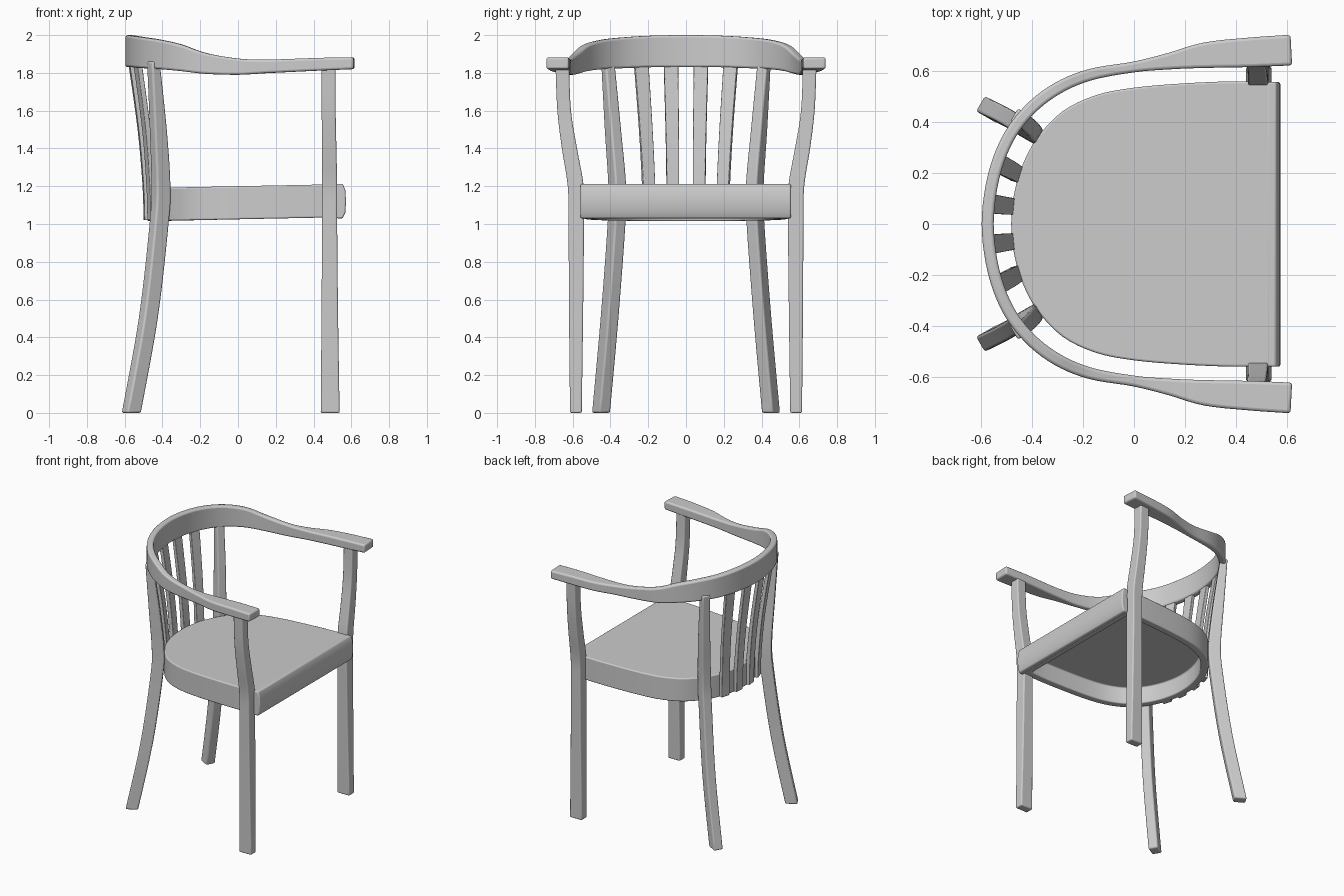
import bpy, bmesh, math
from mathutils import Vector

if "Cube" in bpy.data.objects:
    bpy.data.objects.remove(bpy.data.objects["Cube"])


def spline(pts, steps=5):
    """Smooth (Catmull-Rom) resampling of tuples of any length."""
    p = [pts[0]] + list(pts) + [pts[-1]]
    out = []
    for i in range(1, len(p) - 2):
        for s in range(steps):
            t = s / steps
            out.append(tuple(
                0.5 * (2 * b + (c - a) * t + (2 * a - 5 * b + 4 * c - d) * t * t
                       + (3 * b - a - 3 * c + d) * t ** 3)
                for a, b, c, d in zip(p[i - 1], p[i], p[i + 1], p[i + 2])))
    return out + [tuple(pts[-1])]


def loft(name, rings, bevel):
    """Skin a series of equal closed rings, cap both ends, soften the edges."""
    bm = bmesh.new()
    vs = [[bm.verts.new(c) for c in r] for r in rings]
    n = len(vs[0])
    for a, b in zip(vs, vs[1:]):
        for i in range(n):
            j = (i + 1) % n
            bm.faces.new((a[i], a[j], b[j], b[i]))
    bm.faces.new(vs[0][::-1])
    bm.faces.new(vs[-1])
    bmesh.ops.recalc_face_normals(bm, faces=bm.faces)
    me = bpy.data.meshes.new(name)
    bm.to_mesh(me)
    bm.free()
    ob = bpy.data.objects.new(name, me)
    bpy.context.collection.objects.link(ob)
    mod = ob.modifiers.new("soft edges", 'BEVEL')
    mod.width, mod.segments = bevel, 3
    mod.limit_method, mod.angle_limit = 'ANGLE', math.radians(40)
    bpy.ops.object.select_all(action='DESELECT')
    ob.select_set(True)
    bpy.context.view_layer.objects.active = ob
    bpy.ops.object.shade_smooth_by_angle(angle=math.radians(35))
    return ob


def post(name, pts, angle, side, bevel):
    """Upright bar through (x, y, z, depth, width); depth runs along angle."""
    d = Vector((math.cos(angle), math.sin(angle)))
    w = Vector((-d.y, d.x))
    rings = []
    for x, y, z, dep, wid in spline(pts):
        ring = []
        for sd, sw in ((1, 1), (-1, 1), (-1, -1), (1, -1)):
            q = Vector((x, y)) + d * dep / 2 * sd + w * wid / 2 * sw
            ring.append((q.x, q.y * side, z))
        rings.append(ring)
    return loft(name, rings, bevel)


# Seat: rounded back, straight front, hollow below with an apron around it
half = [(0.535, 0.553), (0.4, 0.558), (0.2, 0.55), (0, 0.533), (-0.15, 0.503),
        (-0.28, 0.44), (-0.38, 0.335), (-0.44, 0.22), (-0.472, 0.1), (-0.48, 0)]
edge = spline(half + [(x, -y) for x, y in half[-2::-1]], 4)


def seat_ring(z, k):
    return [(0.04 + (x - 0.04) * k, y * k, z + 0.02 * x) for x, y in edge]


loft("seat", [seat_ring(1.15, 0.9), seat_ring(1.025, 0.9), seat_ring(1.025, 1),
              seat_ring(1.2, 1)], 0.008)

# Front rail of the seat
section = [(0.52, 1.03), (0.555, 1.03), (0.568, 1.06), (0.572, 1.12),
           (0.568, 1.18), (0.555, 1.212), (0.52, 1.212)]
loft("seat_front_rail", [[(x, y, z) for x, z in section] for y in (-0.558, 0.555)], 0.008)

# Bent arm and back rail: x, y, width, bottom z, top z
arm = [(0.615, 0.68, 0.12, 1.82, 1.882), (0.45, 0.671, 0.115, 1.813, 1.88),
       (0.28, 0.66, 0.1, 1.805, 1.874), (0.14, 0.637, 0.065, 1.798, 1.87),
       (0, 0.614, 0.042, 1.79, 1.876), (-0.17, 0.584, 0.045, 1.795, 1.905),
       (-0.3, 0.53, 0.047, 1.81, 1.95), (-0.41, 0.445, 0.047, 1.82, 1.975),
       (-0.495, 0.33, 0.047, 1.825, 1.988), (-0.55, 0.18, 0.047, 1.83, 1.997),
       (-0.572, 0, 0.047, 1.83, 2.0)]
path = spline(arm + [(p[0], -p[1]) + p[2:] for p in arm[-2::-1]], 5)
rings = []
for i, (x, y, wid, z0, z1) in enumerate(path):
    a, b = path[max(i - 1, 0)], path[min(i + 1, len(path) - 1)]
    t = Vector((b[0] - a[0], b[1] - a[1])).normalized()
    n = Vector((-t.y, t.x)) * wid / 2
    rings.append([(x + n.x, y + n.y, z0), (x + n.x, y + n.y, z1),
                  (x - n.x, y - n.y, z1), (x - n.x, y - n.y, z0)])
loft("arm_and_back_rail", rings, 0.012)

# Legs and back slats, mirrored left and right
front_leg = [(0.488, 0.583, 0, 0.1, 0.062), (0.486, 0.582, 0.5, 0.088, 0.074),
             (0.485, 0.581, 1.0, 0.08, 0.082), (0.485, 0.584, 1.2, 0.08, 0.084),
             (0.483, 0.617, 1.4, 0.076, 0.08), (0.48, 0.645, 1.6, 0.074, 0.072),
             (0.48, 0.655, 1.84, 0.074, 0.072)]
back_leg = [(-0.565, 0.45, 0, 0.085, 0.068), (-0.475, 0.405, 0.5, 0.085, 0.068),
            (-0.418, 0.368, 1.0, 0.085, 0.068), (-0.408, 0.364, 1.2, 0.085, 0.068),
            (-0.422, 0.387, 1.5, 0.075, 0.064), (-0.448, 0.414, 1.86, 0.05, 0.06)]
inner_slat = [(-0.482, 0.07, 1.02, 0.032, 0.066), (-0.487, 0.07, 1.2, 0.032, 0.066),
              (-0.515, 0.073, 1.5, 0.028, 0.07), (-0.566, 0.08, 1.86, 0.026, 0.076)]
outer_slat = [(-0.456, 0.197, 1.02, 0.032, 0.066), (-0.461, 0.198, 1.2, 0.032, 0.066),
              (-0.485, 0.213, 1.5, 0.028, 0.07), (-0.533, 0.238, 1.86, 0.026, 0.076)]
for side, label in ((1, "left"), (-1, "right")):
    post("front_leg_" + label, front_leg, 0, side, 0.008)
    post("back_leg_" + label, back_leg, math.radians(150), side, 0.01)
    post("inner_slat_" + label, inner_slat, math.radians(175), side, 0.004)
    post("outer_slat_" + label, outer_slat, math.radians(163), side, 0.004)
